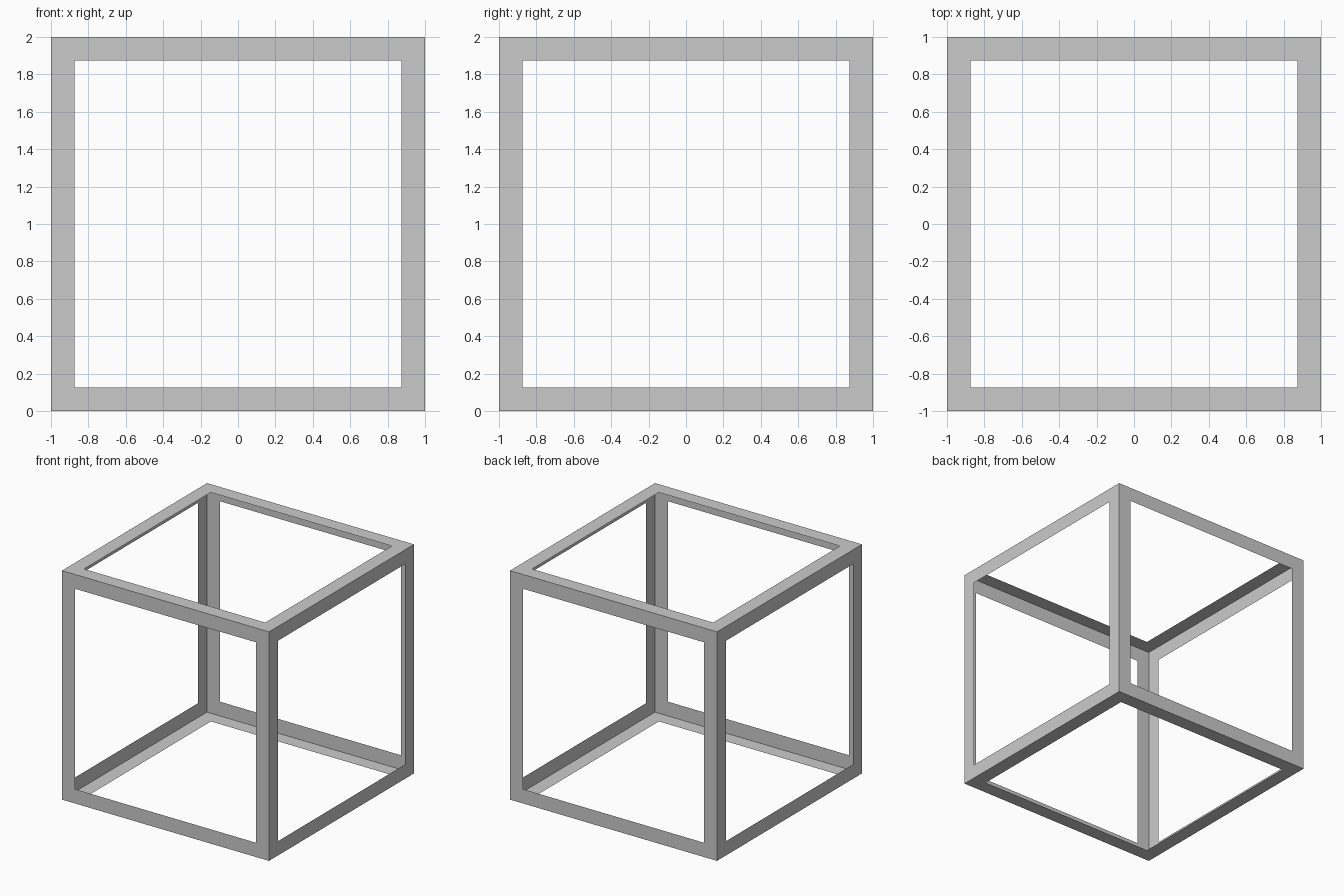
import bpy, bmesh
from mathutils import Matrix

if "Cube" in bpy.data.objects:
    bpy.data.objects.remove(bpy.data.objects["Cube"])

SIZE, BORDER = 2.0, 0.125

# Thin cube shell: every side is a flat square border around an open middle
bm = bmesh.new()
bmesh.ops.create_cube(bm, size=SIZE)
openings = list(bm.faces)
bmesh.ops.inset_individual(bm, faces=openings, thickness=BORDER, use_even_offset=True)
bmesh.ops.delete(bm, geom=openings, context='FACES_ONLY')

# Stand it on the ground
bmesh.ops.transform(bm, matrix=Matrix.Translation((0, 0, SIZE / 2)), verts=bm.verts)

mesh = bpy.data.meshes.new("cube_frame")
bm.to_mesh(mesh)
bm.free()
bpy.context.collection.objects.link(bpy.data.objects.new("cube_frame", mesh))
